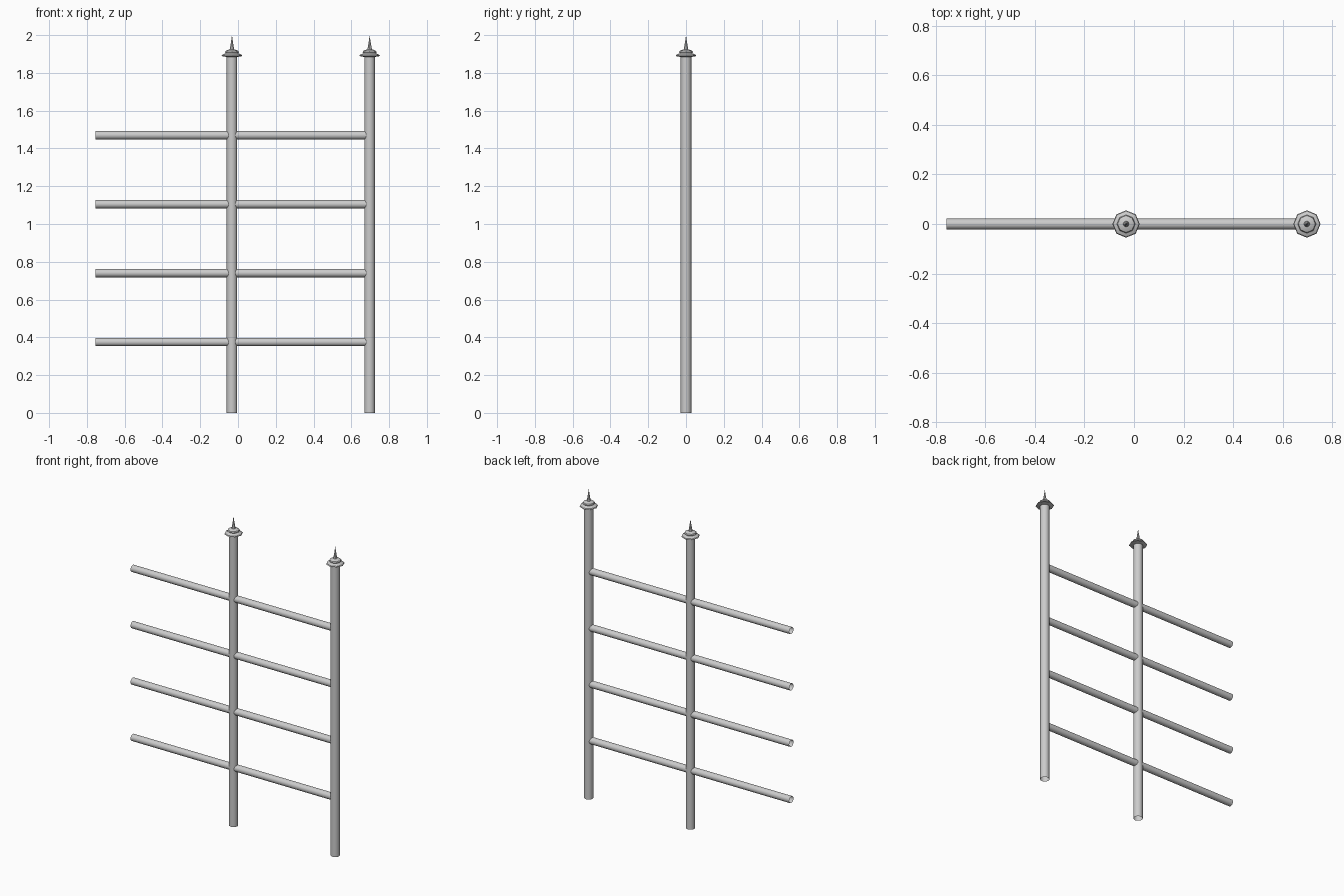
import bpy, bmesh, math
from mathutils import Matrix

if "Cube" in bpy.data.objects:
    bpy.data.objects.remove(bpy.data.objects["Cube"])

POSTS = (-0.032, 0.697)
RAIL_HEIGHTS = (0.375, 0.74, 1.105, 1.47)


def finish(name, bm, angle):
    bmesh.ops.recalc_face_normals(bm, faces=bm.faces)
    me = bpy.data.meshes.new(name)
    bm.to_mesh(me)
    bm.free()
    ob = bpy.data.objects.new(name, me)
    bpy.context.collection.objects.link(ob)
    bpy.context.view_layer.objects.active = ob
    ob.select_set(True)
    bpy.ops.object.shade_smooth_by_angle(angle=math.radians(angle))
    ob.select_set(False)


def tube(name, radius, length, matrix, sides=16):
    # open-ended pipe
    bm = bmesh.new()
    bmesh.ops.create_cone(bm, cap_ends=False, segments=sides, radius1=radius,
                          radius2=radius, depth=length, matrix=matrix)
    finish(name, bm, 40)


def lathe(name, profile, x, sides=8):
    # profile of (radius, height) turned around the post axis
    bm = bmesh.new()
    verts = [bm.verts.new((x + r, 0, z)) for r, z in profile]
    edges = [bm.edges.new(p) for p in zip(verts, verts[1:])]
    bmesh.ops.spin(bm, geom=verts + edges, cent=(x, 0, 0), axis=(0, 0, 1),
                   angle=math.tau, steps=sides, use_duplicate=False)
    bmesh.ops.remove_doubles(bm, verts=bm.verts, dist=1e-5)
    finish(name, bm, 25)


# octagonal cap: brim, rounded collar and spike
CAP = [(0.026, 1.884), (0.055, 1.889), (0.052, 1.895), (0.033, 1.904),
       (0.037, 1.909), (0.034, 1.916), (0.022, 1.922), (0.012, 1.924),
       (0.010, 1.935), (0.005, 1.965), (0.0, 2.0)]

# posts with finials
for i, x in enumerate(POSTS):
    tube(f"post_{i + 1}", 0.028, 1.888, Matrix.Translation((x, 0, 0.944)))
    lathe(f"post_cap_{i + 1}", CAP, x)

# rails: each level has one section ending free and one between the posts
turn = Matrix.Rotation(math.pi / 2, 4, 'Y')
for i, z in enumerate(RAIL_HEIGHTS):
    for side, a, b in (("left", -0.755, POSTS[0] - 0.012),
                       ("right", POSTS[0] + 0.012, POSTS[1] - 0.012)):
        tube(f"rail_{side}_{i + 1}", 0.022, b - a,
             Matrix.Translation(((a + b) / 2, 0, z)) @ turn)
